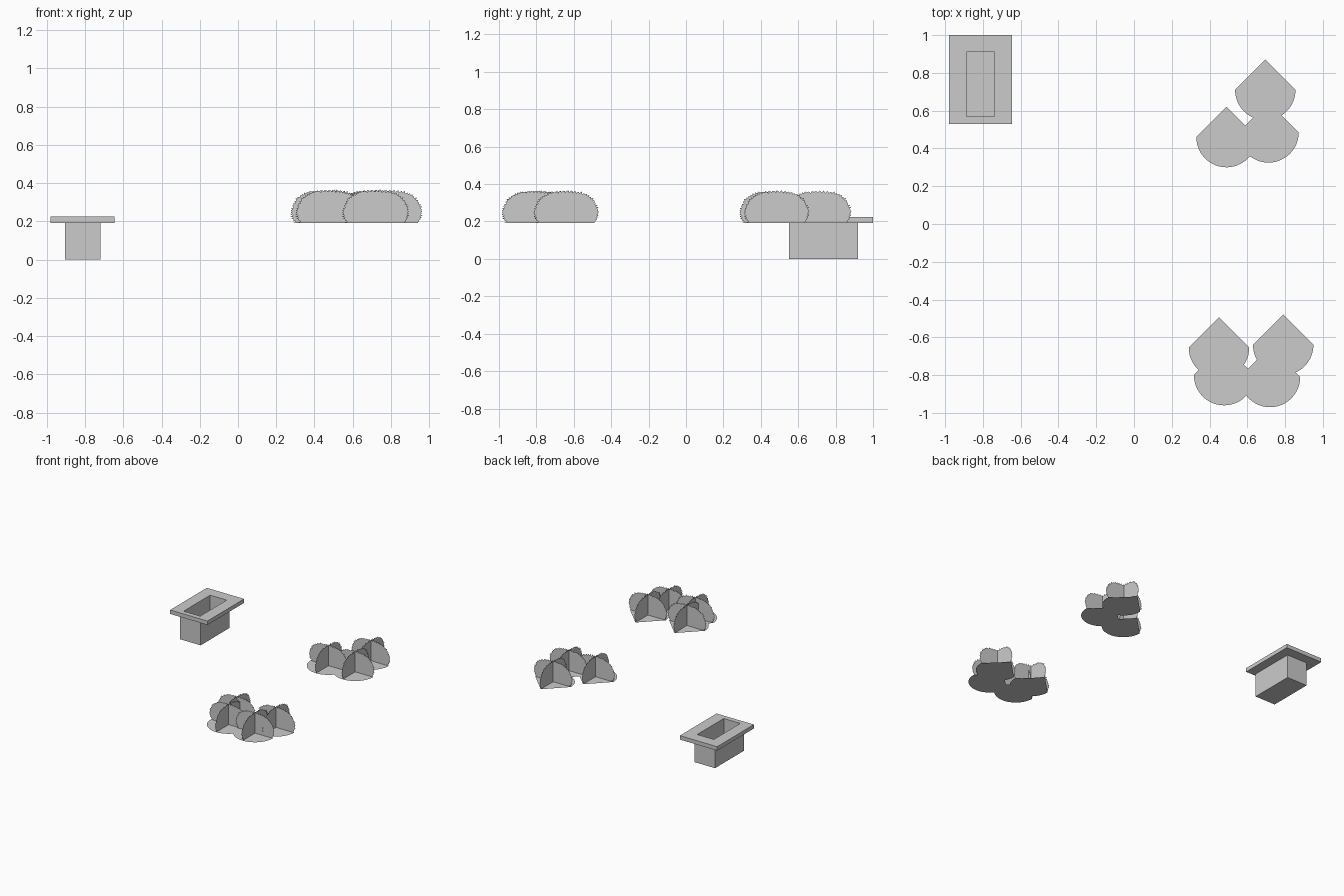
import bpy, bmesh, math, random

if "Cube" in bpy.data.objects:
    bpy.data.objects.remove(bpy.data.objects["Cube"])

random.seed(4)
GROUND = 0.193


def finish(bm, name, loc=(0, 0, 0)):
    me = bpy.data.meshes.new(name)
    bm.to_mesh(me)
    bm.free()
    ob = bpy.data.objects.new(name, me)
    ob.location = loc
    bpy.context.collection.objects.link(ob)
    return ob


def rect(bm, x0, x1, y0, y1, z):
    return [bm.verts.new((x, y, z)) for x, y in ((x0, y0), (x1, y0), (x1, y1), (x0, y1))]


# Sunken planter: rectangular rings lofted from inner floor, over the rim, to the underside
bm = bmesh.new()
box = (-0.905, -0.72, 0.55, 0.92)
hole = (-0.887, -0.738, 0.57, 0.91)
rim = (-0.98, -0.645, 0.53, 1.0)
rings = [rect(bm, *r, z) for r, z in (
    (hole, 0.02), (hole, 0.225), (rim, 0.225), (rim, GROUND), (box, GROUND), (box, 0.0))]
for a, b in zip(rings, rings[1:]):
    for i in range(4):
        j = (i + 1) % 4
        bm.faces.new((a[i], a[j], b[j], b[i]))
bm.faces.new(rings[0])
bm.faces.new(rings[-1])
bmesh.ops.recalc_face_normals(bm, faces=bm.faces)
finish(bm, "planter_box")

# Half outline of a leaf card: distance from the centre, height
HALF = [(0.150, 0), (0.166, 0.03), (0.170, 0.06), (0.160, 0.095),
        (0.137, 0.13), (0.105, 0.152), (0.06, 0.163), (0, 0.166)]


def ragged_outline():
    full = HALF + [(-x, z) for x, z in reversed(HALF[:-1])]
    pts = [full[0]]
    for (x0, z0), (x1, z1) in zip(full, full[1:]):
        for k in range(6):
            t = (k + 0.5) / 6
            x, z = x0 + (x1 - x0) * t, z0 + (z1 - z0) * t
            # alternate leaf tips and notches
            s = random.uniform(0.003, 0.010) if k % 2 else -random.uniform(0, 0.006)
            d = math.hypot(x, z)
            pts.append((x + s * x / d, max(0.001, z + s * z / d)))
    pts.append(full[-1])
    return pts


OUTLINE = ragged_outline()


def bush(name, x, y, r=0.16):
    bm = bmesh.new()
    # two crossed upright leaf cards
    bm.faces.new([bm.verts.new((u, 0, z)) for u, z in OUTLINE])
    bm.faces.new([bm.verts.new((0, u, z)) for u, z in OUTLINE])
    # base: half disc in front, pointed at the back
    n = 24
    base = [bm.verts.new((r * math.cos(a), r * math.sin(a), 0))
            for a in (math.pi + math.pi * i / n for i in range(n + 1))]
    base.append(bm.verts.new((0, r, 0)))
    bm.faces.new(base)
    finish(bm, name, (x, y, GROUND))


# Two clumps of bushes
back_clump = [(0.695, 0.71), (0.49, 0.46), (0.712, 0.485)]
front_clump = [(0.45, -0.655), (0.79, -0.64), (0.477, -0.80), (0.72, -0.81)]
for label, clump in (("back", back_clump), ("front", front_clump)):
    for i, (x, y) in enumerate(clump):
        bush(f"{label}_bush_{i + 1}", x, y)
